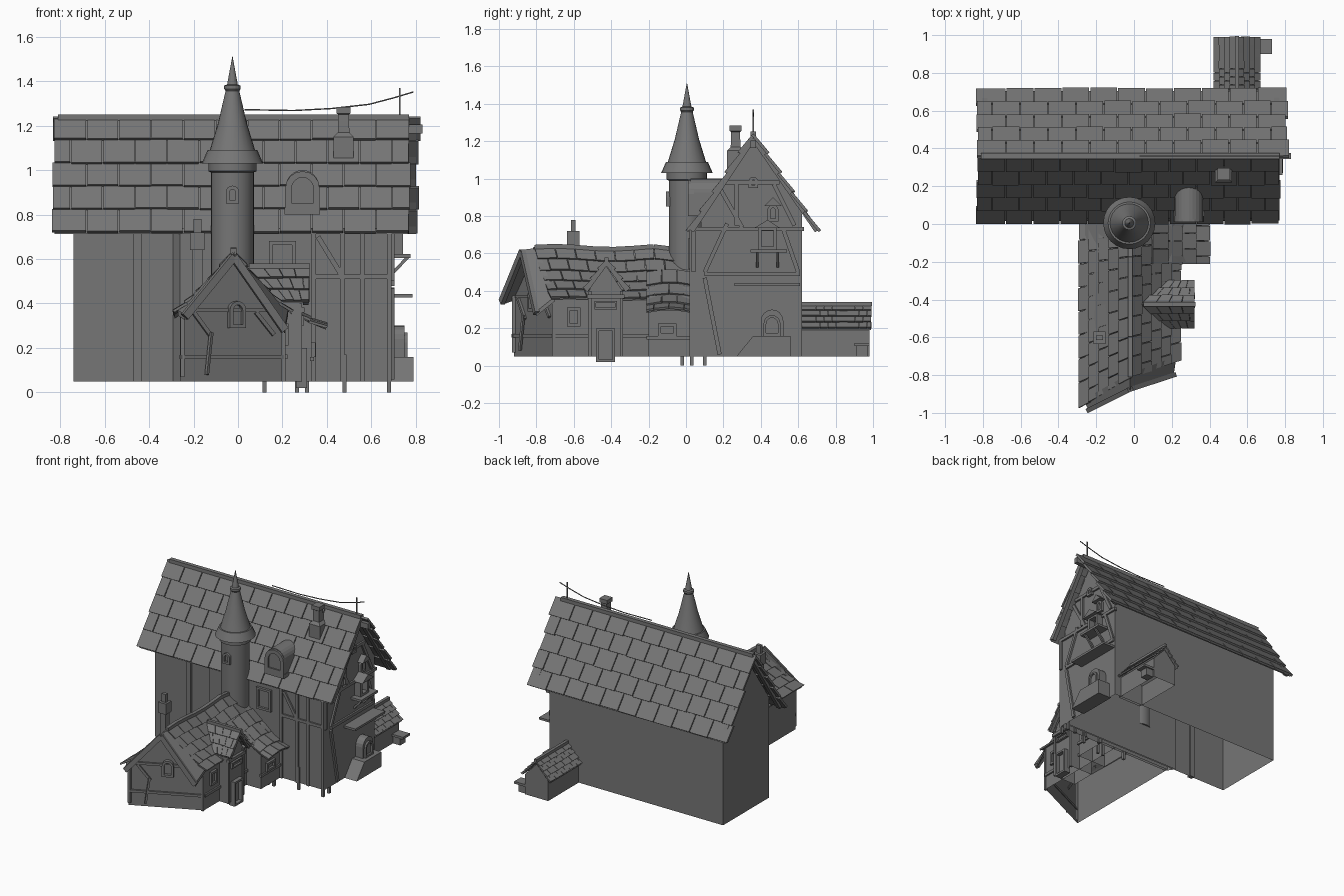
import bpy, bmesh, math, random
from mathutils import Vector as V, Matrix

if "Cube" in bpy.data.objects:
    bpy.data.objects.remove(bpy.data.objects["Cube"])
random.seed(4)
RIGHT = Matrix.Rotation(math.pi / 2, 4, 'Z')      # local front (-y) turned to face +x
STONE = bpy.data.materials.new("dark_grey")
STONE.diffuse_color = (.18, .18, .18, 1)
STONE.use_nodes = True
STONE.node_tree.nodes["Principled BSDF"].inputs["Base Color"].default_value = STONE.diffuse_color


def finish(name, bm):
    bmesh.ops.recalc_face_normals(bm, faces=bm.faces)
    me = bpy.data.meshes.new(name)
    bm.to_mesh(me)
    bm.free()
    me.materials.append(STONE)
    ob = bpy.data.objects.new(name, me)
    bpy.context.collection.objects.link(ob)
    return ob


def loft(name, rings, M=Matrix(), cap0=True, cap1=True, open_floor=False):
    bm = bmesh.new()
    vs = [[bm.verts.new(M @ V(p)) for p in r] for r in rings]
    n = len(rings[0])
    for a, b in zip(vs, vs[1:]):
        for i in range(n):
            bm.faces.new((a[i], a[(i + 1) % n], b[(i + 1) % n], b[i]))
    if cap0:
        bm.faces.new(vs[0])
    if cap1:
        bm.faces.new(vs[-1])
    if open_floor:
        low = [f for f in bm.faces if all(v.co.z < .06 for v in f.verts)]
        bmesh.ops.delete(bm, geom=low, context='FACES_ONLY')
    return finish(name, bm)


def prism(name, pts, d0, d1, M=Matrix(), **k):
    return loft(name, [[(x, d, z) for x, z in pts] for d in (d0, d1)], M, **k)


def box(name, x0, x1, y0, y1, z0, z1):
    return prism(name, [(x0, z0), (x1, z0), (x1, z1), (x0, z1)], y0, y1)


def beam(name, a, b, w=.022, d=.022):
    a, b = V(a), V(b)
    M = Matrix.Translation(a) @ (b - a).to_track_quat('Z', 'Y').to_matrix().to_4x4()
    L, w, d = (b - a).length, w / 2, d / 2
    return loft(name, [[(-w, -d, z), (w, -d, z), (w, d, z), (-w, d, z)] for z in (0, L)], M)


def arch(w, h, n=8):
    r = w / 2
    return [(-r, 0), (r, 0)] + [(r * math.cos(i * math.pi / n), h - r + r * math.sin(i * math.pi / n))
                                for i in range(n + 1)]


def window(name, pos, w, h, angle=90, arched=True, t=.016, deep=.018):
    M = Matrix.Translation(pos) @ Matrix.Rotation(math.radians(angle), 4, 'Z')
    o = arch(w, h) if arched else [(-w/2, 0), (w/2, 0), (w/2, h), (-w/2, h)]
    c, sx, sz = h / 2, 1 - 2 * t / w, 1 - 2 * t / h
    i = [(x * sx, c + (z - c) * sz) for x, z in o]
    loft(name, [[(x, d, z) for x, z in p] for p, d in ((o, .02), (o, -deep), (i, -deep), (i, -.002))], M)


def lathe(name, prof, x, y, n=24):
    rings = [[(x + r * math.cos(k * math.tau / n), y + r * math.sin(k * math.tau / n), z)
              for k in range(n)] for r, z in prof]
    ob = loft(name, rings)
    bpy.ops.object.select_all(action='DESELECT')
    ob.select_set(True)
    bpy.context.view_layer.objects.active = ob
    bpy.ops.object.shade_smooth_by_angle(angle=math.radians(20))


def tiled(name, P, nu, nv, t=.016, jit=.008, gap=.04):
    """Overlapping staggered slabs over the surface P(u, v); v runs ridge to eave."""
    bm = bmesh.new()
    for j in range(nv):
        cuts = [0] + [i + .5 for i in range(nu)] + [nu] if j % 2 else list(range(nu + 1))
        for i, (a, b) in enumerate(zip(cuts, cuts[1:])):
            g = gap / 2
            u0 = (a + g) / nu if i else -random.uniform(0, jit)
            u1 = (b - g) / nu if b < nu else 1 + random.uniform(0, jit)
            v0, v1 = j / nv, (j + 1 + random.uniform(0, .06)) / nv
            q = [V(P(u0, v0)), V(P(u1, v0)), V(P(u1, v1)), V(P(u0, v1))]
            n = (q[1] - q[0]).cross(q[3] - q[0]).normalized()
            n = -n if n.z < 0 else n
            lift = (.002, .002, t, t)
            top = [bm.verts.new(p + n * l) for p, l in zip(q, lift)]
            low = [bm.verts.new(p + n * (l - t)) for p, l in zip(q, lift)]
            bm.faces.new(top)
            bm.faces.new(low)
            for k in range(4):
                bm.faces.new((top[k], top[(k + 1) % 4], low[(k + 1) % 4], low[k]))
    # underlay closing the gaps
    gr = [[bm.verts.new(V(P(i / nu, j / nv)) - V((0, 0, .008))) for i in range(nu + 1)] for j in range(nv + 1)]
    for j in range(nv):
        for i in range(nu):
            bm.faces.new((gr[j][i], gr[j][i+1], gr[j+1][i+1], gr[j+1][i]))
    return finish(name, bm)


def lerp(a, b, t):
    return a + (b - a) * t


# main hall walls, roof and ridge
prism("hall_walls", [(.08, .05), (.08, .8), (.36, 1.21), (.62, .83), (.62, .05)], .74, -.69, RIGHT, open_floor=True)
plan = [(-.3, .09), (-.26, .03), (.69, .03), (.69, .09)]
loft("hall_front_wall", [[(x, y, z) for x, y in plan] for z in (.05, .74)], open_floor=True)
tiled("hall_roof_front", lambda u, v: (lerp(-.825, .765, u), lerp(.36, .015, v), lerp(1.24, .72, v)), 11, 5)
tiled("hall_roof_back", lambda u, v: (lerp(-.825, .8, u), lerp(.36, .705, v), lerp(1.24, .72, v)), 11, 5, jit=.018)
beam("ridge_board", (-.81, .36, 1.236), (.77, .36, 1.236), .03, .03)
beam("ridge_pole", (.6, .36, 1.185), (.83, .36, 1.185), .03, .04)
for x in (.755, -.79):
    beam("barge_front", (x, .03, .72), (x, .36, 1.215), .03, .025)
    beam("barge_back", (x, .70, .72), (x, .36, 1.215), .03, .025)
box("front_pilaster", -.47, -.435, .06, .09, .05, .78)

# right gable timbers
X = .692
for a, b in (((.1, .49), (.61, .49)), ((.03, .73), (.63, .73)), ((.2, .98), (.5, .98)), ((.1, .5), (.22, .76)),
             ((.04, .5), (.04, .74)), ((.6, .5), (.52, .73)), ((.3, .74), (.18, .95)), ((.58, .75), (.47, .97)),
             ((.27, .75), (.27, .97)), ((.18, .06), (.1, .47))):
    beam("gable_timber", (X, *a), (X, *b))
# front timbers and short posts
for x in (.34, .47, .56, .68):
    beam("front_stud", (x, .03, .05), (x, .03, .74), .02)
beam("front_rail", (.33, .03, .52), (.69, .03, .52))
beam("front_brace", (.47, .03, .52), (.36, .03, .7))
for x, y in ((.12, .03), (.48, .03), (.68, .03), (.68, .1), (.265, -.02), (.31, -.02)):
    box("ground_post", x - .009, x + .009, y - .009, y + .009, 0, .17)
window("front_hatch", (.2, .03, .52), .12, .16, 0, False)
# gable windows, shelves and little roofs
window("gable_top_window", (X, .36, .95), .05, .06)
window("gable_arch_window", (X, .465, .77), .06, .09)
window("gable_bay_window", (X, .435, .62), .1, .12, 90, False, .018, .05)
box("bay_shelf", .69, .775, .345, .54, .605, .622)
prism("bay_roof", [(.365, .735), (.505, .735), (.435, .78)], -.68, -.77, RIGHT)
prism("arch_hood", [(.42, .855), (.51, .855), (.465, .9)], -.68, -.735, RIGHT)
for y in (.38, .49):
    beam("shelf_brace", (.69, y, .53), (.765, y, .61), .014, .014)
box("gable_canopy", .58, .785, .26, .61, .427, .443)

# oven against the right wall
prism("oven_base", [(.27, .05), (.36, .16), (.56, .16), (.56, .05)], -.68, -.79, RIGHT)
M = Matrix.Translation((.69, .46, .15)) @ RIGHT
prism("oven_dome", arch(.12, .15), .02, -.06, M)
window("oven_mouth", (.745, .46, .16), .09, .11, 90, True, .014)

# dormer
prism("dormer_body", [(x, z + .82) for x, z in arch(.15, .18, 12)], .025, .22, Matrix.Translation((.29, 0, 0)))
prism("dormer_base", [(.21, .8), (.37, .8), (.37, .83), (.21, .83)], .01, .09)
window("dormer_window", (.29, .022, .825), .155, .17, 0, True, .028, .012)

# hall chimney
sec = [(.045, 1.03), (.045, 1.15), (.026, 1.17), (.024, 1.25), (.032, 1.255), (.032, 1.285)]
loft("hall_chimney", [[(.475 + a * r, .265 + b * r, z) for a, b in ((-1, -1), (1, -1), (1, 1), (-1, 1))]
                      for r, z in sec])

# mast and hanging line
beam("mast", (.727, .36, 1.2), (.727, .36, 1.37), .007, .007)
cu = bpy.data.curves.new("hanging_line", 'CURVE')
cu.dimensions, cu.bevel_depth, cu.bevel_resolution = '3D', .0035, 1
cu.materials.append(STONE)
sp = cu.splines.new('POLY')
line = [(.03, 1.272), (.25, 1.268), (.42, 1.277), (.59, 1.296), (.7, 1.325), (.79, 1.352)]
sp.points.add(len(line) - 1)
for p, (x, z) in zip(sp.points, line):
    p.co = (x, .36, z, 1)
bpy.context.collection.objects.link(bpy.data.objects.new("hanging_line", cu))

# round tower with conical roof
lathe("tower", [(.097, .3), (.097, .99), (.108, .995), (.108, 1.05)], -.025, .005)
lathe("tower_roof", [(.09, 1.045), (.138, 1.03), (.112, 1.09), (.102, 1.09), (.065, 1.21), (.03, 1.36)], -.025, .005)
lathe("tower_finial", [(.03, 1.355), (.037, 1.365), (.037, 1.38), (.024, 1.385), (.012, 1.45), (.001, 1.51)], -.025, .005, 16)
window("tower_window", (-.025, -.09, .85), .06, .08, 0)

# front cottage with skewed gable end
ends = [(-.26, -.92, .05), (-.26, -.92, .38), (-.02, -.81, .6), (.21, -.70, .38), (.21, -.70, .05)]
loft("cottage_walls", [ends, [(x, .05, z) for x, y, z in ends]], open_floor=True)


def cottage(side):
    def P(u, v):
        x = lerp(-.02, -.285 if side < 0 else .24, v)
        yf = -.81 + (-.155 * v if side < 0 else .09 * v)
        y = lerp(.04, yf, u)
        sag = .008 * math.sin(u * 9) + (-.04 * max(0, .2 - u) / .2)
        z = .63 - .27 * v - .02 * math.sin(math.pi * v) + sag * (1 - .5 * v)
        return x, y, z
    return P


tiled("cottage_roof_left", cottage(-1), 8, 5, .012)
tiled("cottage_roof_right", cottage(1), 8, 5, .012)
for k in range(8):
    a, b = (V(cottage(1)(u, 0)) for u in (k / 8, (k + 1) / 8))
    beam("cottage_ridge", a, b, .026, .026)
# broad overhanging gable boards
for nm, tip, back in (("left", (-.24, -.985, .35), (-.27, -.93, .37)), ("right", (.21, -.80, .29), (.225, -.70, .37))):
    top, topb = V((-.02, -.875, .62)), V((-.02, -.79, .63))
    q = [top, V(tip), V(back), topb]
    loft("gable_overhang_" + nm, [q, [p - V((0, 0, .025)) for p in q]])
    beam("gable_board_" + nm, top - V((0, 0, .01)), V(tip) - V((0, 0, .01)), .025, .035)
# cottage timbers and windows
fy = lambda x: -.925 + (x + .26) * .468
for (x0, z0), (x1, z1) in (((-.26, .16), (.21, .16)), ((-.22, .37), (.17, .37)), ((-.12, .25), (-.2, .36)),
                           ((.08, .36), (.16, .26)), ((-.25, .07), (-.25, .38)), ((.205, .05), (.205, .38))):
    beam("cottage_front_timber", (x0, fy(x0), z0), (x1, fy(x1), z1), .018, .018)
beam("leaning_plank", (-.14, fy(-.14) - .02, .08), (-.12, fy(-.12) - .01, .27), .014, .014)
window("cottage_gable_window", (-.01, fy(-.01), .29), .08, .12, 25, True, .016, .025)
beam("cottage_side_rail", (.212, -.70, .16), (.212, -.2, .16), .02, .02)
window("cottage_side_window", (.21, -.60, .21), .07, .1, 90, False)

# cottage side wing with flared roof
prism("wing_walls", [(.1, .05), (.1, .46), (.2, .42), (.33, .31), (.33, .05)], -.2, .05, open_floor=True)
tiled("wing_roof", lambda u, v: (lerp(.1, .395, v), lerp(.03, -.21, u),
                                 .5 - .21 * v - .03 * math.sin(math.pi * v) + .015 * math.sin(math.pi * u)), 3, 4, .012)
window("wing_window", (.33, -.1, .16), .1, .065, 90, False)
beam("wing_rail", (.332, -.21, .15), (.332, .04, .15), .018, .018)

# entrance porch
prism("porch_walls", [(-.52, .05), (-.52, .4), (-.43, .54), (-.34, .4), (-.34, .05)], -.1, -.28, RIGHT, open_floor=True)
for s in (-1, 1):
    tiled("porch_roof", lambda u, v: (lerp(.04 + .14 * v, .32, u), -.425 + s * .115 * v, lerp(.565, .41, v)), 4, 3, .014)
    beam("porch_barge", (.305, -.425 + s * .11, .4), (.305, -.425, .55), .025, .02)
    beam("porch_post", (.28, -.43 + s * .085, .05), (.28, -.43 + s * .085, .4), .018, .018)
beam("porch_ridge", (.05, -.425, .568), (.325, -.425, .568), .022, .022)
window("porch_door", (.28, -.43, .02), .1, .18, 90, False, .014, .03)
window("porch_light", (.28, -.43, .3), .12, .045, 90, False, .01)
beam("porch_lintel", (.288, -.53, .37), (.288, -.33, .37))

# cottage chimney
box("cottage_chimney", -.205, -.16, -.625, -.58, .4, .71)
box("cottage_chimney_cap", -.215, -.15, -.635, -.57, .64, .72)
box("cottage_chimney_pot", -.2, -.165, -.615, -.59, .72, .78)

# rear shed with tiled gable roof
prism("shed_walls", [(.45, .05), (.45, .2), (.545, .3), (.64, .2), (.64, .05)], .6, .98, open_floor=True)
for nm, e in (("left", .43), ("right", .66)):
    tiled("shed_roof_" + nm, lambda u, v: (lerp(.545, e, v), lerp(.61, .99, u), lerp(.325, .2, v)), 9, 4, .012)
beam("shed_ridge", (.545, .61, .33), (.545, .995, .33), .022, .022)
box("shed_crate", .64, .70, .91, .97, .05, .11)
box("shed_crate_lid", .64, .73, .9, .98, .105, .122)
